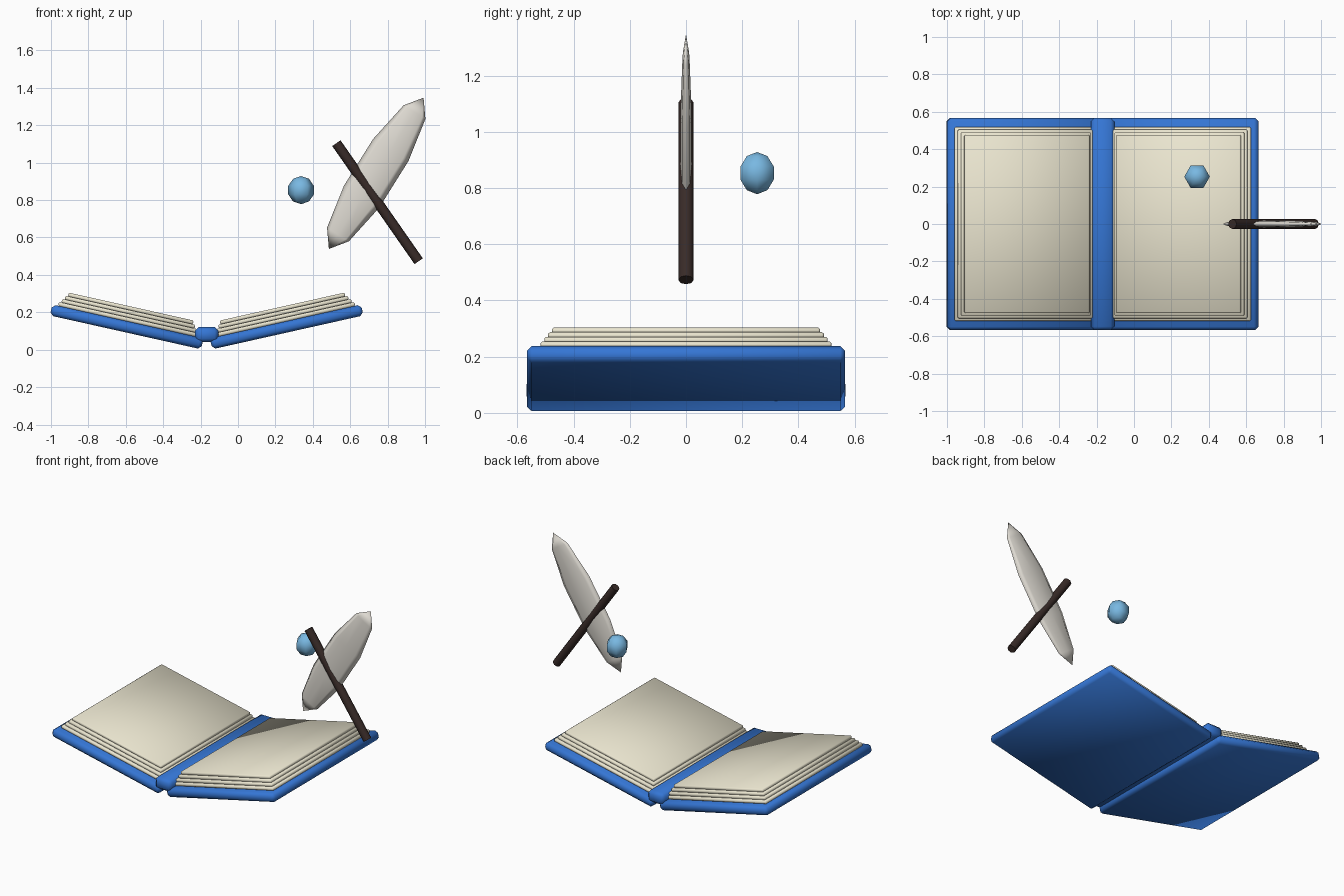
import bpy, math
from mathutils import Vector, Matrix

if "Cube" in bpy.data.objects:
    bpy.data.objects.remove(bpy.data.objects["Cube"])

MID = -0.1675                 # x of the book's fold
TILT = math.radians(12.6)


def material(name, rgb):
    m = bpy.data.materials.new(name)
    m.diffuse_color = (*rgb, 1)
    m.use_nodes = True
    m.node_tree.nodes["Principled BSDF"].inputs["Base Color"].default_value = m.diffuse_color
    return m


BLUE = material("cover_blue", (0.035, 0.18, 0.66))
PAPER = material("paper", (0.83, 0.79, 0.63))
SKY = material("light_blue", (0.19, 0.48, 0.76))
WOOD = material("dark_brown", (0.04, 0.024, 0.021))
PALE = material("pale_vane", (0.74, 0.71, 0.65))


def finish(name, mat):
    ob = bpy.context.object
    ob.name = name
    ob.data.materials.append(mat)
    bpy.ops.object.shade_smooth()
    return ob


def slab(name, loc, size, mat, bevel, tilt=0.0):
    bpy.ops.mesh.primitive_cube_add(size=1)
    ob = bpy.context.object
    ob.data.transform(Matrix.Diagonal((*size, 1)))
    ob.location = loc
    ob.rotation_euler = (0, tilt, 0)
    mod = ob.modifiers.new("soft_edges", 'BEVEL')
    mod.width = bevel
    mod.segments = 1
    return finish(name, mat)


def ellipsoid(name, loc, radii, mat, segments, tilt=0.0):
    bpy.ops.mesh.primitive_uv_sphere_add(segments=segments, ring_count=5, radius=1)
    ob = bpy.context.object
    ob.data.transform(Matrix.Diagonal((*radii, 1)))
    ob.location = loc
    ob.rotation_euler = (0, tilt, 0)
    return finish(name, mat)


# Open book: cover and stepped page layers on each side of the fold
for side, label in ((-1, "left"), (1, "right")):
    centre = Vector((MID + side * 0.4275, 0, 0.122))
    normal = Vector((-side * math.sin(TILT), 0, math.cos(TILT)))
    slab(label + "_cover", centre, (0.828, 1.132, 0.06), BLUE, 0.017, -side * TILT)
    for i in range(4):
        size = (0.765 - 0.027 * i, 1.035 - 0.027 * i, 0.022)
        slab(f"{label}_page_layer_{i + 1}", centre + normal * (0.04 + 0.02 * i),
             size, PAPER, 0.006, -side * TILT)

# Spine
slab("spine", (MID, 0, 0.08), (0.125, 1.135, 0.08), BLUE, 0.019)

# Floating ball
ellipsoid("floating_ball", (0.337, 0.253, 0.853), (0.072, 0.072, 0.075), SKY, 6, 0.0)
bpy.context.object.rotation_euler.z = math.radians(30)

# Feather vane: flattened ellipsoid leaning to the right
ellipsoid("feather_vane", (0.739, 0, 0.943), (0.117, 0.021, 0.477), PALE, 8,
          math.atan2(0.505, 0.807))

# Feather shaft: thin rod crossing the vane
a, b = Vector((0.526, 0, 1.104)), Vector((0.966, 0, 0.473))
bpy.ops.mesh.primitive_cylinder_add(vertices=8, radius=0.027, depth=(b - a).length,
                                    location=(a + b) / 2)
bpy.context.object.rotation_euler = (0, math.atan2(b.x - a.x, b.z - a.z), 0)
finish("feather_shaft", WOOD)
bpy.ops.object.shade_smooth_by_angle(angle=math.radians(50))
